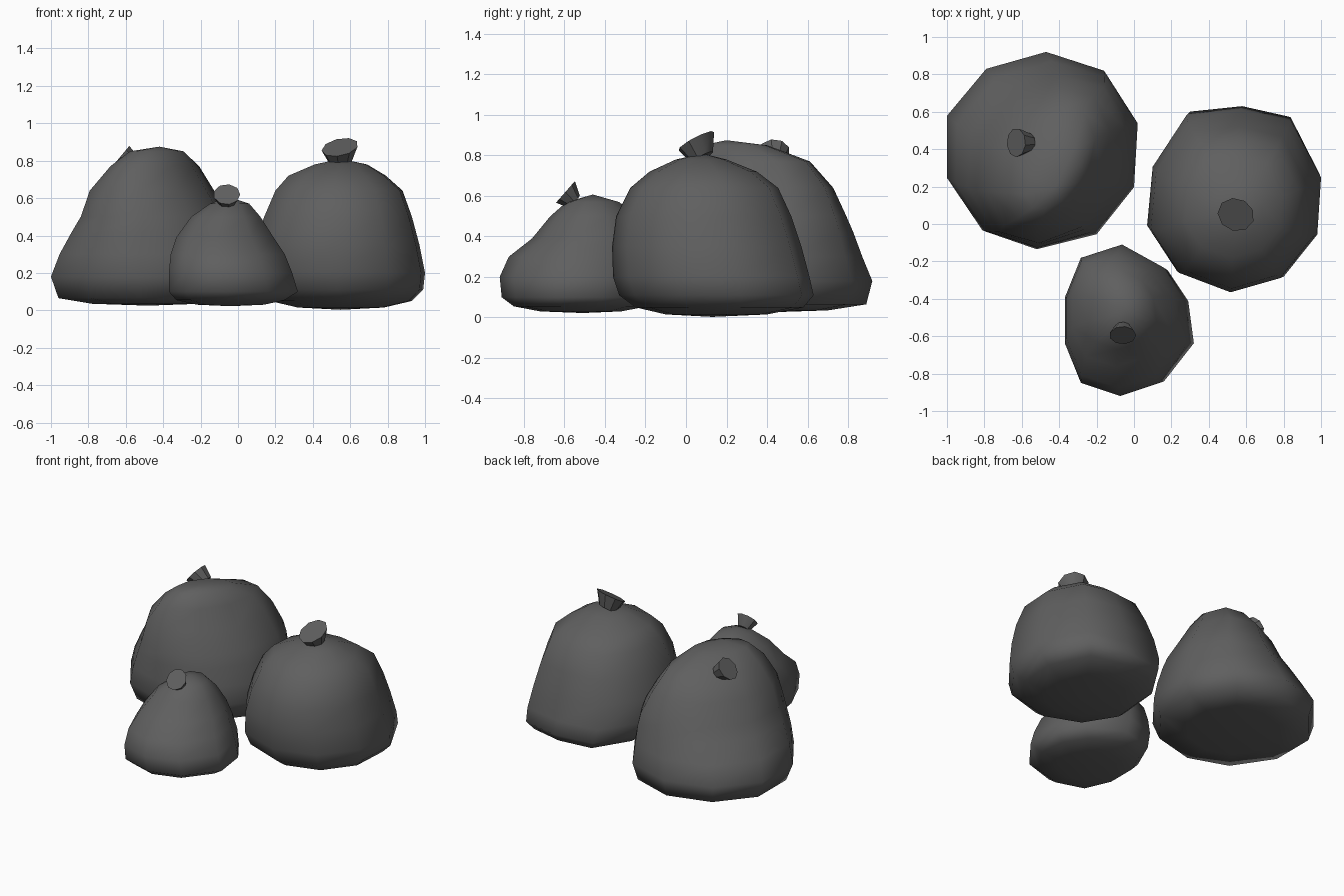
import bpy, bmesh, math
from mathutils import Vector

if "Cube" in bpy.data.objects:
    bpy.data.objects.remove(bpy.data.objects["Cube"])

mat = bpy.data.materials.new("dark_plastic")
mat.diffuse_color = (0.115, 0.115, 0.115, 1)
mat.use_nodes = True
mat.node_tree.nodes["Principled BSDF"].inputs["Base Color"].default_value = mat.diffuse_color


def skin(name, rings, start, end, angle):
    """Loft equal-length rings and close both ends with fans."""
    bm = bmesh.new()
    rows = [[bm.verts.new(p) for p in r] for r in rings]
    n = len(rows[0])
    a, b = bm.verts.new(start), bm.verts.new(end)
    for i in range(n):
        j = (i + 1) % n
        for r0, r1 in zip(rows, rows[1:]):
            bm.faces.new((r0[i], r0[j], r1[j], r1[i]))
        bm.faces.new((a, rows[0][j], rows[0][i]))
        bm.faces.new((b, rows[-1][i], rows[-1][j]))
    bmesh.ops.recalc_face_normals(bm, faces=bm.faces[:])
    me = bpy.data.meshes.new(name)
    bm.to_mesh(me)
    bm.free()
    ob = bpy.data.objects.new(name, me)
    bpy.context.collection.objects.link(ob)
    me.materials.append(mat)
    bpy.ops.object.select_all(action='DESELECT')
    ob.select_set(True)
    bpy.context.view_layer.objects.active = ob
    bpy.ops.object.shade_smooth_by_angle(angle=math.radians(angle))


def bag(name, outline, levels, bottom, top):
    """Fit the ten-sided outline into each level (z, x0, x1, y0, y1, diagonal stretch)."""
    xs, ys = [p[0] for p in outline], [p[1] for p in outline]
    unit = [((x - min(xs)) / (max(xs) - min(xs)) - .5,
             (y - min(ys)) / (max(ys) - min(ys)) - .5) for x, y in outline]
    rings = []
    for z, x0, x1, y0, y1, *s in levels:
        k = s[0] if s else 0
        rings.append([((x0 + x1) / 2 + (u + k * v) * (x1 - x0),
                       (y0 + y1) / 2 + (v + k * u) * (y1 - y0), z) for u, v in unit])
    skin(name, rings, bottom, top, 75)


def knot(name, neck, mouth, normal, r0, r1):
    """Flared tied end with a tilted flat mouth."""
    q = Vector(normal).normalized().to_track_quat('Z', 'Y')
    rings = []
    for c, r in ((neck, r0), (mouth, r1)):
        rings.append([Vector(c) + q @ Vector((r * math.cos(t), r * math.sin(t), 0))
                      for t in (i * math.tau / 9 for i in range(9))])
    skin(name, rings, neck, mouth, 35)


# large slumped bag, back left
bag("large_bag",
    [(-.47, .92), (-.79, .83), (-1, .58), (-1, .25), (-.81, -.03),
     (-.52, -.13), (-.2, -.05), (0, .2), (.02, .54), (-.16, .82)],
    [(.035, -.78, -.2, .1, .7), (.065, -.96, -.02, -.09, .89),
     (.18, -1, .02, -.135, .92), (.30, -.95, .0, -.125, .87, .03),
     (.42, -.88, -.03, -.11, .825, .07), (.5, -.83, -.06, -.10, .79, .1),
     (.64, -.78, -.14, -.05, .725, .14), (.77, -.67, -.22, .01, .61, .2),
     (.85, -.57, -.30, .08, .4, .22)],
    (-.48, .4, .025), (-.42, .2, .875))
knot("large_bag_knot", (-.56, .435, .775), (-.63, .435, .82), (-.12, 0, .1), .05, .078)

# round bag, right
bag("round_bag",
    [(.57, .63), (.28, .6), (.1, .32), (.07, 0), (.23, -.25),
     (.52, -.36), (.8, -.28), (.98, -.05), (1, .26), (.84, .57)],
    [(.015, .32, .78, -.1, .4), (.05, .17, .93, -.25, .58),
     (.11, .1, .99, -.33, .63), (.2, .07, 1, -.36, .61),
     (.35, .09, .97, -.365, .57), (.5, .14, .93, -.345, .52),
     (.64, .2, .88, -.275, .455), (.72, .27, .79, -.18, .35),
     (.78, .41, .69, -.05, .2)],
    (.55, .13, .003), (.55, .08, .81))
knot("round_bag_knot", (.55, .08, .79), (.545, .05, .872), (-.04, -.1, .19), .06, .1)

# small bag, front
bag("small_bag",
    [(-.05, -.11), (-.28, -.18), (-.37, -.39), (-.37, -.63), (-.28, -.84),
     (-.06, -.91), (.16, -.84), (.32, -.63), (.29, -.4), (.18, -.23)],
    [(.03, -.22, .14, -.72, -.32), (.055, -.33, .25, -.85, -.19),
     (.1, -.37, .32, -.91, -.13), (.2, -.37, .29, -.92, -.11),
     (.3, -.36, .25, -.875, -.13), (.39, -.33, .19, -.76, -.16),
     (.5, -.25, .12, -.67, -.24), (.57, -.15, .06, -.59, -.33)],
    (-.04, -.51, .022), (-.05, -.46, .607))
knot("small_bag_knot", (-.06, -.55, .57), (-.06, -.595, .62), (0, -.08, .07), .04, .072)
